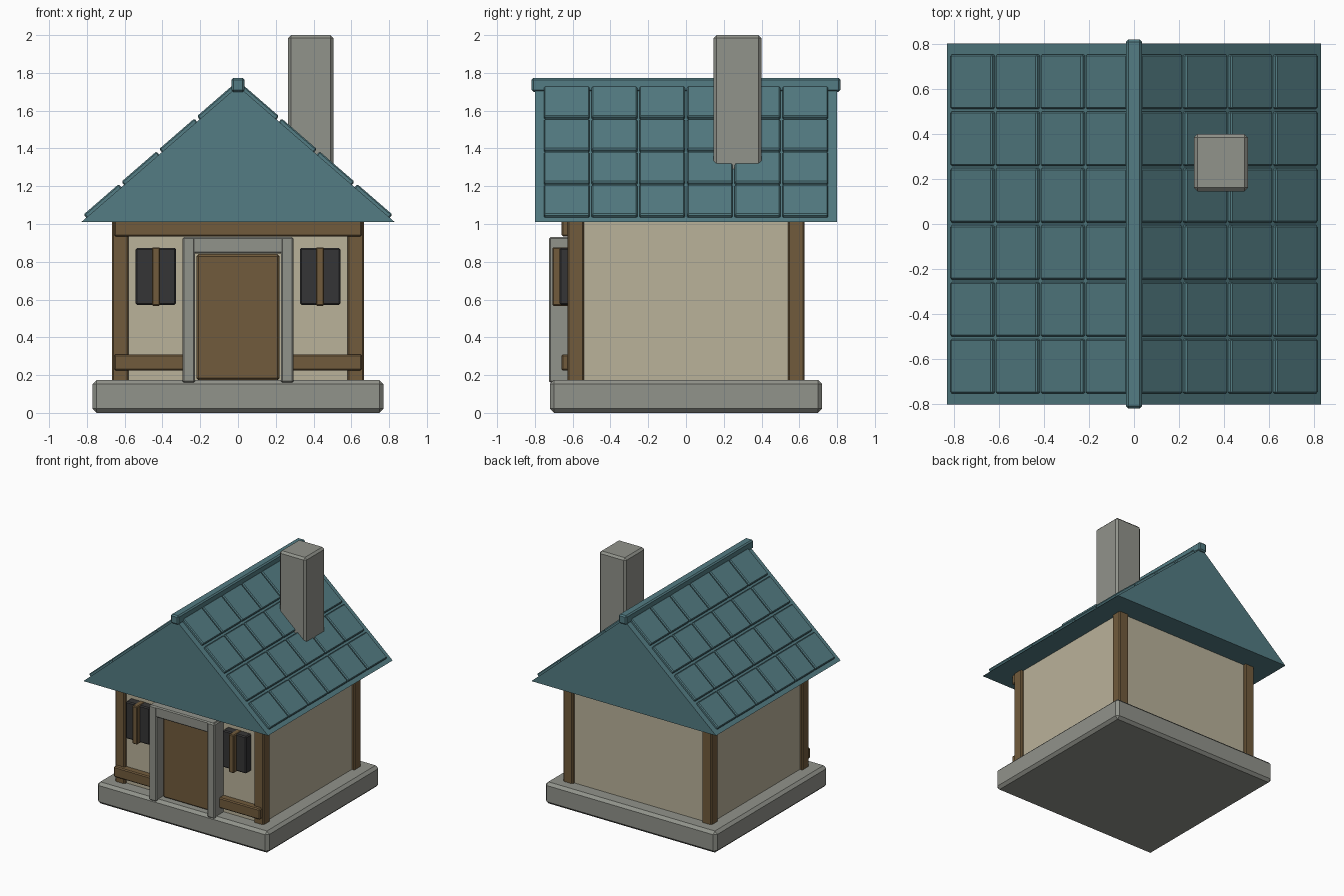
import bpy, bmesh, math
from mathutils import Matrix, Vector

cube = bpy.data.objects.get("Cube")
if cube:
    bpy.data.objects.remove(cube, do_unlink=True)


def material(name, rgb):
    """Flat material from an sRGB colour given in 0-255."""
    lin = [((c / 255 + 0.055) / 1.055) ** 2.4 for c in rgb] + [1]
    m = bpy.data.materials.new(name)
    m.use_nodes = True
    m.diffuse_color = lin
    bsdf = next(n for n in m.node_tree.nodes if n.type == 'BSDF_PRINCIPLED')
    bsdf.inputs["Base Color"].default_value = lin
    bsdf.inputs["Roughness"].default_value = 0.9
    return m


STONE = material("grey stone", (145, 147, 139))
PLASTER = material("cream plaster", (186, 178, 154))
WOOD = material("brown wood", (113, 91, 60))
TEAL = material("teal roofing", (83, 124, 131))
DARK = material("dark glass", (53, 53, 54))


def finish(name, bm, mat, bevel):
    mesh = bpy.data.meshes.new(name)
    bm.to_mesh(mesh)
    bm.free()
    mesh.materials.append(mat)
    obj = bpy.data.objects.new(name, mesh)
    bpy.context.collection.objects.link(obj)
    if bevel:
        mod = obj.modifiers.new("Bevel", 'BEVEL')
        mod.width = bevel
        mod.segments = 1
    return obj


def add_box(bm, size, matrix):
    bmesh.ops.create_cube(bm, size=1, matrix=matrix @ Matrix.Diagonal((*size, 1)))


def box(name, xs, ys, zs, mat, bevel=0.008):
    """Bevelled box between pairs of limits on each axis."""
    lo, hi = Vector((xs[0], ys[0], zs[0])), Vector((xs[1], ys[1], zs[1]))
    bm = bmesh.new()
    add_box(bm, hi - lo, Matrix.Translation((lo + hi) / 2))
    return finish(name, bm, mat, bevel)


def pair(name, xs, ys, zs, mat, bevel=0.008):
    """The same box on the left (+x) and the right (-x)."""
    box("left_" + name, xs, ys, zs, mat, bevel)
    box("right_" + name, (-xs[1], -xs[0]), ys, zs, mat, bevel)


# Foundation and walls
box("foundation", (-0.77, 0.77), (-0.72, 0.72), (0, 0.175), STONE, 0.022)
box("walls", (-0.645, 0.645), (-0.605, 0.605), (0.15, 1.02), PLASTER, 0)

# Corner posts and front beams
pair("front_post", (0.58, 0.667), (-0.627, -0.54), (0.15, 1.02), WOOD)
pair("back_post", (0.58, 0.667), (0.54, 0.627), (0.15, 1.02), WOOD)
box("front_top_beam", (-0.657, 0.657), (-0.66, -0.59), (0.935, 1.02), WOOD)
pair("front_rail", (0.26, 0.657), (-0.66, -0.59), (0.225, 0.31), WOOD)

# Door with stone frame
box("door", (-0.22, 0.22), (-0.655, -0.59), (0.172, 0.84), WOOD, 0.012)
pair("door_jamb", (0.228, 0.295), (-0.725, -0.59), (0.16, 0.93), STONE)
box("door_lintel", (-0.285, 0.285), (-0.722, -0.59), (0.845, 0.932), STONE)

# Windows with a centre bar
pair("window", (0.328, 0.542), (-0.67, -0.59), (0.572, 0.873), DARK)
pair("window_bar", (0.412, 0.456), (-0.708, -0.6), (0.567, 0.876), WOOD, 0.006)

# Solid gable roof
HALF, EAVE, PEAK, DEPTH = 0.83, 1.01, 1.73, 0.8
bm = bmesh.new()
gable = bm.faces.new([bm.verts.new(p) for p in (
    (-HALF, -DEPTH, EAVE), (HALF, -DEPTH, EAVE), (0, -DEPTH, PEAK))])
extruded = bmesh.ops.extrude_face_region(bm, geom=[gable], use_keep_orig=True)
bmesh.ops.translate(bm, vec=(0, 2 * DEPTH, 0), verts=[
    v for v in extruded["geom"] if isinstance(v, bmesh.types.BMVert)])
bmesh.ops.recalc_face_normals(bm, faces=bm.faces)
finish("roof", bm, TEAL, 0)

# Roof tiles, four rows of six on each slope
pitch = math.atan2(PEAK - EAVE, HALF)
for side, label in ((1, "left"), (-1, "right")):
    bm = bmesh.new()
    for row in range(4):
        x = 0.11 + 0.2 * row
        z = PEAK - x * math.tan(pitch)
        for col in range(6):
            place = (Matrix.Translation((side * x, (col - 2.5) * 0.2525, z))
                     @ Matrix.Rotation(side * pitch, 4, 'Y'))
            add_box(bm, (0.246, 0.242, 0.044), place)
    finish(label + "_roof_tiles", bm, TEAL, 0.007)

# Ridge cap and chimney
box("ridge_cap", (-0.035, 0.035), (-0.818, 0.818), (1.7, 1.773), TEAL, 0.01)
box("chimney", (0.265, 0.505), (0.145, 0.4), (1.2, 2.0), STONE, 0.016)
